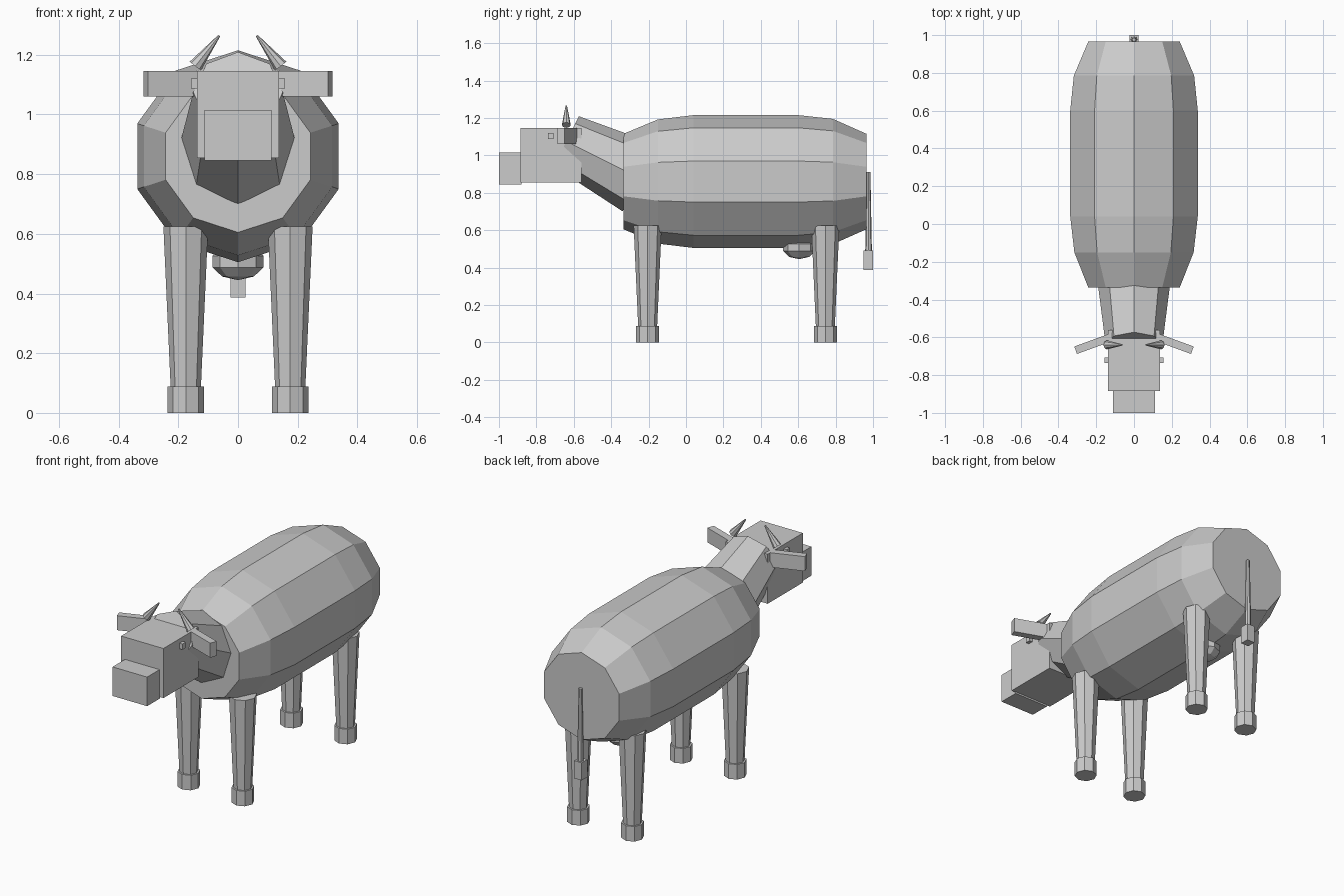
import bpy, bmesh, math
from mathutils import Vector, Matrix

if "Cube" in bpy.data.objects:
    bpy.data.objects.remove(bpy.data.objects["Cube"])

grey = bpy.data.materials.new("plain_grey")
grey.diffuse_color = (0.6, 0.6, 0.6, 1)
grey.use_nodes = True
grey.node_tree.nodes["Principled BSDF"].inputs["Base Color"].default_value = grey.diffuse_color


def finish(name, bm):
    bmesh.ops.recalc_face_normals(bm, faces=bm.faces)
    me = bpy.data.meshes.new(name)
    bm.to_mesh(me)
    bm.free()
    me.materials.append(grey)
    ob = bpy.data.objects.new(name, me)
    bpy.context.collection.objects.link(ob)
    return ob


def box(name, lo, hi, turn=0.0):
    """Box between two corners, turned about its own centre."""
    lo, hi = Vector(lo), Vector(hi)
    bm = bmesh.new()
    mat = (Matrix.Translation((lo + hi) / 2) @ Matrix.Rotation(turn, 4, 'Z')
           @ Matrix.Diagonal((*(hi - lo), 1)))
    bmesh.ops.create_cube(bm, size=1, matrix=mat)
    return finish(name, bm)


def loft(name, rings, sides):
    """Polygonal tube through (centre, radius) rings, square to its axis."""
    bm = bmesh.new()
    axis = (Vector(rings[-1][0]) - Vector(rings[0][0])).normalized()
    u = Vector((1, 0, 0)) if abs(axis.x) < 0.01 else Vector((0, 1, 0))
    v = axis.cross(u).normalized()
    loops = []
    for c, r in rings:
        angles = [2 * math.pi * i / sides for i in range(sides)]
        loops.append([bm.verts.new(Vector(c) + r * (math.sin(a) * u + math.cos(a) * v))
                      for a in angles])
    for a, b in zip(loops, loops[1:]):
        for i in range(sides):
            j = (i + 1) % sides
            bm.faces.new((a[i], a[j], b[j], b[i]))
    bm.faces.new(loops[0])
    bm.faces.new(loops[-1])
    return finish(name, bm)


# Barrel body and neck
body = [(-0.335, 0.255), (-0.15, 0.332), (0.04, 0.355),
        (0.60, 0.355), (0.785, 0.335), (0.965, 0.255)]
# axis runs backwards so that a ring corner sits at the top
loft("body", [((0, y, 0.86), r) for y, r in reversed(body)], 10)
loft("neck", [((0, -0.25, 0.88), 0.20), ((0, -0.64, 1.075), 0.15)], 8)

# Head
box("head", (-0.137, -0.885, 0.855), (0.137, -0.56, 1.145))
box("muzzle", (-0.112, -1.0, 0.845), (0.112, -0.88, 1.015))

for s, side in ((-1, "left"), (1, "right")):
    box("eye_" + side, (s * 0.145 - 0.012, -0.737, 1.087),
        (s * 0.145 + 0.012, -0.708, 1.12))
    box("ear_" + side, (s * 0.215 - 0.10, -0.655, 1.06),
        (s * 0.215 + 0.10, -0.613, 1.145), -s * math.radians(20))
    loft("horn_" + side, [((s * 0.143, -0.64, 1.162), 0.024),
                          ((s * 0.063, -0.64, 1.264), 0.004)], 8)
    # Legs and hooves
    for y, end in ((-0.205, "front"), (0.745, "rear")):
        x = s * 0.175
        loft(f"{end}_leg_{side}", [((x, y, 0.07), 0.05), ((x, y, 0.625), 0.075)], 8)
        loft(f"{end}_hoof_{side}", [((x, y, 0), 0.061), ((x, y, 0.088), 0.061)], 8)

# Udder
bm = bmesh.new()
bmesh.ops.create_uvsphere(bm, u_segments=8, v_segments=5, radius=1,
                          matrix=Matrix.Translation((0, 0.605, 0.507))
                          @ Matrix.Diagonal((0.09, 0.09, 0.062, 1)))
finish("udder", bm)

# Tail and tuft
loft("tail", [((0, 0.976, 0.48), 0.018), ((0, 0.976, 0.91), 0.010)], 8)
box("tail_tuft", (-0.025, 0.948, 0.387), (0.025, 1.0, 0.49))
